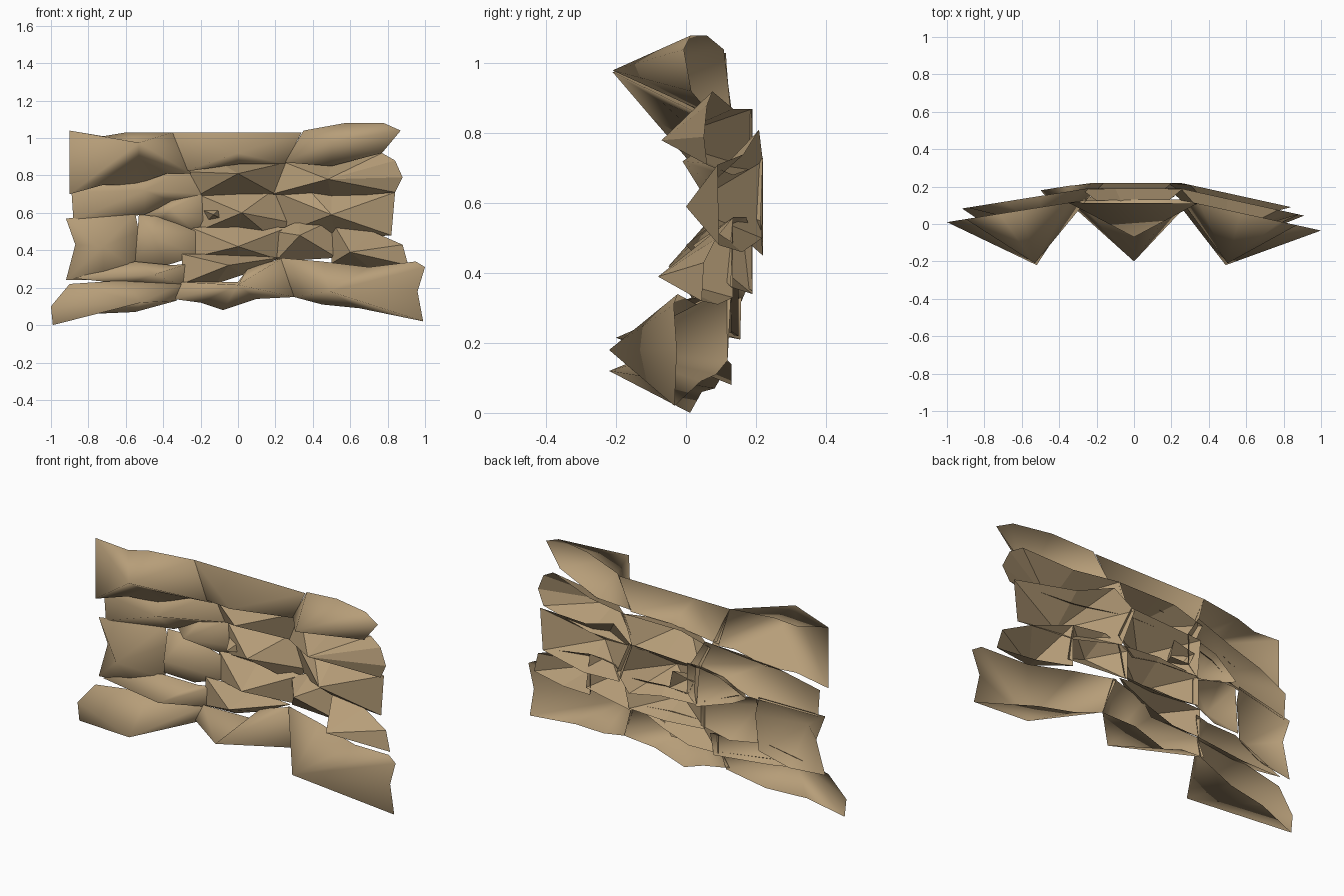
import bpy, math

mat = bpy.data.materials.new("sandstone")
mat.diffuse_color = (0.47, 0.34, 0.19, 1)

# Depth of the back edge of each horizontal row: the wall is hollow in the middle
TOP, UPPER, MIDDLE, LOWER, BASE = 0.13, 0.19, 0.22, 0.19, 0.13


def rock(name, depth, apex, outline, smooth=180, chin=None, start=0):
    """Open faceted shell: clockwise front outline pulled forward to an apex.
    An optional chin point takes over the outline from index start to the end."""
    verts = [apex, chin or apex]
    for x, z in outline:
        slope = 0.16 if x < 0 else 0.22       # outer ends come forward
        verts.append((x, depth - slope * max(0, abs(x) - 0.25), z))
    n = len(outline)
    faces = []
    for i in range(n):
        hub = 1 if chin and start <= i < n - 1 else 0
        faces.append((hub, (i + 1) % n + 2, i + 2))
    if chin:
        faces += [(0, 1, start + 2), (0, n + 1, 1)]
    else:
        verts.pop(1)
        faces = [tuple(v - 1 if v > 1 else 0 for v in f) for f in faces]
    me = bpy.data.meshes.new(name)
    me.from_pydata(verts, [], faces)
    me.update()
    me.materials.append(mat)
    if smooth:
        me.shade_smooth()
        me.set_sharp_from_angle(angle=math.radians(smooth))
    ob = bpy.data.objects.new(name, me)
    bpy.context.collection.objects.link(ob)
    return ob


# Top ledge
rock("top_rock_left", TOP, (-0.53, -0.21, 0.975),
     [(-0.9, 1.04), (-0.72, 1.01), (-0.6, 1.03), (-0.35, 1.03), (-0.25, 0.81),
      (-0.38, 0.81), (-0.55, 0.75), (-0.72, 0.75), (-0.9, 0.7)],
     chin=(-0.53, -0.07, 0.89), start=4)
rock("top_rock_middle", TOP, (0, -0.07, 0.92),
     [(-0.35, 1.03), (0.34, 1.03), (0.25, 0.86), (0, 0.86), (-0.29, 0.82)])
rock("top_rock_right", TOP, (0.5, -0.21, 0.98),
     [(0.35, 1.04), (0.57, 1.08), (0.78, 1.08), (0.87, 1.04), (0.77, 0.92),
      (0.5, 0.85), (0.25, 0.87)])

# Upper row
rock("upper_rock_left", UPPER, (-0.5, -0.01, 0.72),
     [(-0.89, 0.71), (-0.7, 0.77), (-0.5, 0.8), (-0.25, 0.85), (-0.16, 0.7),
      (-0.35, 0.66), (-0.5, 0.59), (-0.88, 0.56)])
rock("upper_rock_middle", UPPER, (0, -0.03, 0.81),
     [(-0.28, 0.82), (-0.1, 0.87), (0, 0.87), (0.26, 0.87), (0.2, 0.7),
      (0, 0.7), (-0.22, 0.69)], 0)
rock("upper_rock_right", UPPER, (0.48, -0.07, 0.78),
     [(0.25, 0.87), (0.5, 0.87), (0.77, 0.92), (0.84, 0.88), (0.88, 0.79),
      (0.84, 0.71), (0.5, 0.68), (0.18, 0.7)], 0)

# Recessed middle row
rock("middle_rock_outer_left", LOWER, (-0.72, -0.05, 0.42),
     [(-0.92, 0.57), (-0.55, 0.6), (-0.53, 0.5), (-0.55, 0.3), (-0.72, 0.24),
      (-0.92, 0.24), (-0.87, 0.43)])
rock("middle_rock_inner_left", LOWER - 0.01, (-0.46, 0.0, 0.48),
     [(-0.53, 0.59), (-0.42, 0.58), (-0.22, 0.5), (-0.22, 0.37), (-0.38, 0.32),
      (-0.55, 0.34)])
rock("middle_rock_notch_left", MIDDLE, (-0.36, 0.03, 0.62),
     [(-0.5, 0.59), (-0.35, 0.68), (-0.16, 0.72), (-0.16, 0.55), (-0.22, 0.49),
      (-0.42, 0.55)])
rock("middle_rock_centre", MIDDLE, (0.02, 0.05, 0.6),
     [(-0.24, 0.71), (0.2, 0.73), (0.28, 0.55), (0.2, 0.45), (0, 0.49), (-0.22, 0.5)], 0)
rock("middle_chip", MIDDLE, (-0.13, 0.08, 0.59),
     [(-0.2, 0.62), (-0.07, 0.65), (-0.05, 0.55), (-0.17, 0.55)], 0)
rock("middle_rock_right", MIDDLE, (0.5, 0, 0.59),
     [(0.18, 0.72), (0.3, 0.81), (0.5, 0.74), (0.84, 0.71), (0.82, 0.48),
      (0.52, 0.46), (0.26, 0.5)], 0)

# Lower row
rock("lower_rock_left", 0.16, (-0.45, -0.06, 0.27),
     [(-0.88, 0.25), (-0.55, 0.34), (-0.35, 0.32), (-0.26, 0.33), (-0.28, 0.21),
      (-0.6, 0.22)])
rock("lower_rock_centre", LOWER, (0, 0.03, 0.42),
     [(-0.25, 0.52), (0, 0.54), (0.26, 0.52), (0.22, 0.35), (0, 0.34), (-0.25, 0.36)], 0)
rock("lower_rock_wedge", 0.15, (-0.05, -0.01, 0.32),
     [(-0.3, 0.38), (0, 0.38), (0.22, 0.36), (0.03, 0.27), (-0.12, 0.22), (-0.3, 0.22)], 0)
rock("lower_rock_inner_right", LOWER, (0.33, 0.02, 0.48),
     [(0.2, 0.5), (0.33, 0.56), (0.5, 0.56), (0.53, 0.36), (0.2, 0.34)], 0)
rock("lower_rock_right", LOWER, (0.6, -0.08, 0.39),
     [(0.5, 0.56), (0.72, 0.5), (0.88, 0.43), (0.91, 0.32), (0.7, 0.31), (0.5, 0.33)], 0)

# Base ledge
rock("base_rock_left", BASE, (-0.52, -0.22, 0.12),
     [(-1, 0.1), (-0.9, 0.22), (-0.6, 0.24), (-0.3, 0.22), (-0.33, 0.13),
      (-0.55, 0.07), (-0.78, 0.06), (-0.99, 0)])
rock("base_rock_middle", BASE, (0, -0.2, 0.215),
     [(-0.35, 0.14), (-0.3, 0.23), (0, 0.23), (0.05, 0.3), (0.24, 0.36), (0.3, 0.15),
      (0.1, 0.14), (-0.08, 0.08), (-0.2, 0.12)])
rock("base_rock_right", BASE, (0.49, -0.22, 0.18),
     [(0.22, 0.36), (0.45, 0.34), (0.7, 0.31), (0.95, 0.34), (1, 0.31), (0.96, 0.18),
      (0.99, 0.02), (0.65, 0.09), (0.45, 0.11), (0.3, 0.15)])
